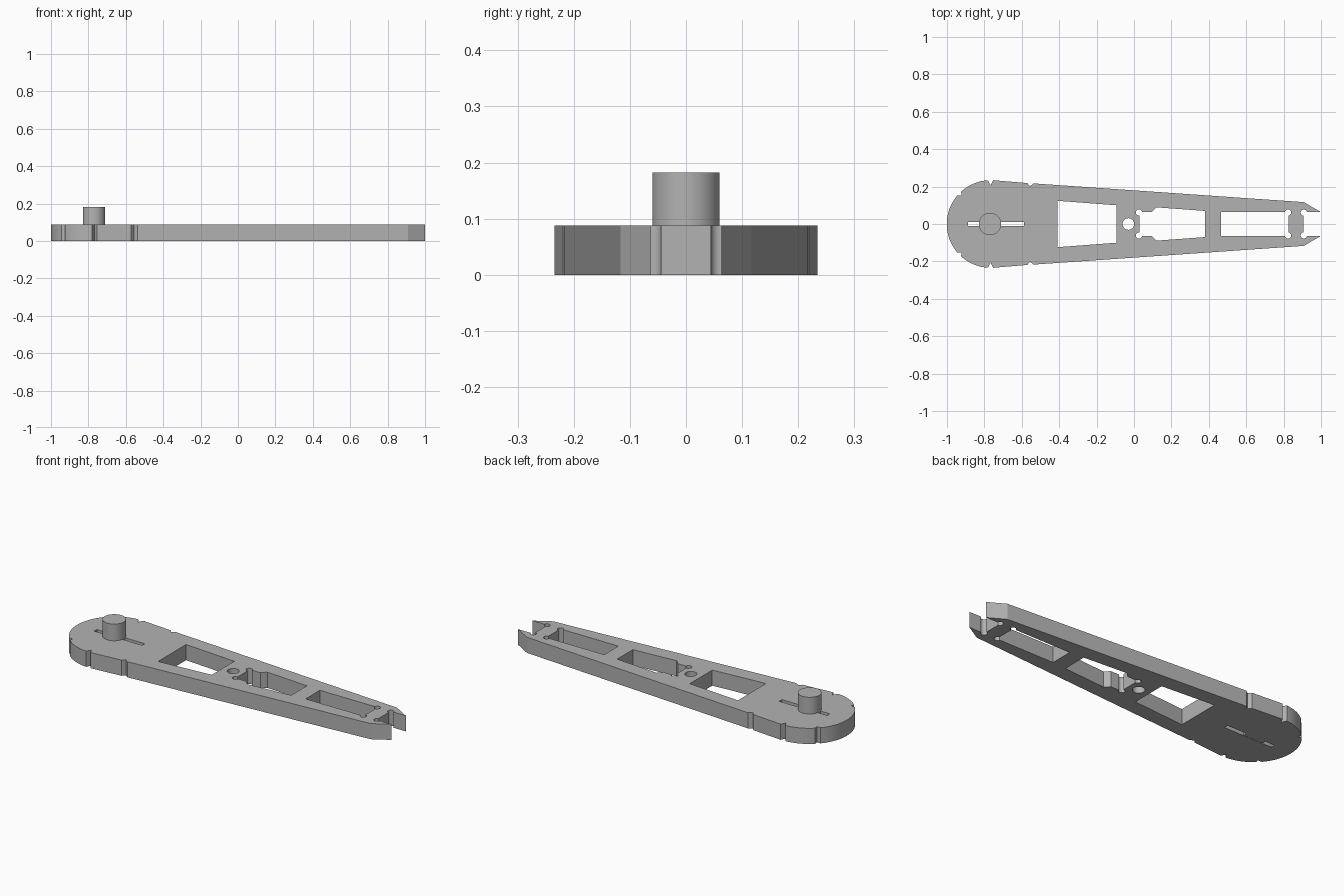
import bpy, bmesh
from math import cos, sin, radians, atan2, degrees

cube = bpy.data.objects.get("Cube")
if cube:
    bpy.data.objects.remove(cube)

THICK = 0.088
PEG_X, HEAD_R = -0.767, 0.234

grey = bpy.data.materials.new("plain_grey")
grey.use_nodes = True
colour = (0.45, 0.45, 0.45, 1)
grey.diffuse_color = colour
grey.node_tree.nodes["Principled BSDF"].inputs["Base Color"].default_value = colour


def arc(cx, cy, r, start, end, n):
    """Points on a circular arc, angles in degrees."""
    angles = [radians(start + (end - start) * i / n) for i in range(n + 1)]
    return [(cx + r * cos(a), cy + r * sin(a)) for a in angles]


def ear(cx, start, end):
    """Rounded relief at an inside corner."""
    return arc(cx, 0.061, 0.017, start, end, 14)


def mirrored(half):
    """Close a half outline by reflecting it across the long axis."""
    return half + [(x, -y) for x, y in reversed(half) if abs(y) > 1e-5]


def head_angle(x, y):
    return degrees(atan2(y, x - PEG_X))


# Outer outline: round head, V notches, tapered arm, forked tip
outline = arc(PEG_X, 0, HEAD_R, 180, head_angle(-0.945, 0.153), 14)
outline += [(-0.922, 0.152)]
outline += arc(PEG_X, 0, HEAD_R, head_angle(-0.925, 0.174), 93.5, 14)
outline += [(PEG_X, 0.207), (-0.753, 0.234), (-0.571, 0.219), (-0.557, 0.202),
            (-0.537, 0.217), (0.908, 0.117), (1.0, 0.063)]
outline += ear(0.908, 7, 263)

# Cut-outs along the arm
rear_window = [(-0.41, 0.124), (-0.093, 0.1)]
middle_window = ear(0.027, 277, 7) + [(0.095, 0.063), (0.12, 0.089), (0.38, 0.07)]
front_window = [(0.465, 0.063)] + ear(0.823, 173, -83)
head_slot = [(-0.887, 0.012), (-0.588, 0.012)]
loops = [mirrored(h) for h in
         (outline, rear_window, middle_window, front_window, head_slot)]
loops.append(arc(-0.03, 0, 0.031, 0, 348.75, 31))

# Filled flat profile, extruded to the plate thickness
curve = bpy.data.curves.new("arm_profile", "CURVE")
curve.dimensions = "2D"
curve.fill_mode = "BOTH"
curve.extrude = THICK / 2
for pts in loops:
    spline = curve.splines.new("POLY")
    spline.points.add(len(pts) - 1)
    for p, (x, y) in zip(spline.points, pts):
        p.co = (x, y, 0, 1)
    spline.use_cyclic_u = True
profile = bpy.data.objects.new("arm_profile", curve)
bpy.context.collection.objects.link(profile)
bpy.context.view_layer.update()
deps = bpy.context.evaluated_depsgraph_get()
mesh = bpy.data.meshes.new_from_object(profile.evaluated_get(deps))
bpy.data.objects.remove(profile)

bm = bmesh.new()
bm.from_mesh(mesh)
bmesh.ops.remove_doubles(bm, verts=bm.verts, dist=1e-5)
bmesh.ops.translate(bm, verts=bm.verts, vec=(0, 0, THICK / 2))
bmesh.ops.recalc_face_normals(bm, faces=bm.faces)
bm.to_mesh(mesh)
bm.free()
arm = bpy.data.objects.new("arm_plate", mesh)
bpy.context.collection.objects.link(arm)

# Round pivot peg, running through the slot
PEG_BASE, PEG_TOP = 0.001, 0.182
bpy.ops.mesh.primitive_cylinder_add(
    vertices=48, radius=0.06, depth=PEG_TOP - PEG_BASE,
    location=(-0.77, 0, (PEG_BASE + PEG_TOP) / 2))
peg = bpy.context.object
peg.name = "pivot_peg"

for obj in (arm, peg):
    obj.data.materials.clear()
    obj.data.materials.append(grey)
    for poly in obj.data.polygons:
        poly.material_index = 0
    bpy.ops.object.select_all(action="DESELECT")
    obj.select_set(True)
    bpy.context.view_layer.objects.active = obj
    bpy.ops.object.shade_smooth_by_angle(angle=radians(25))
